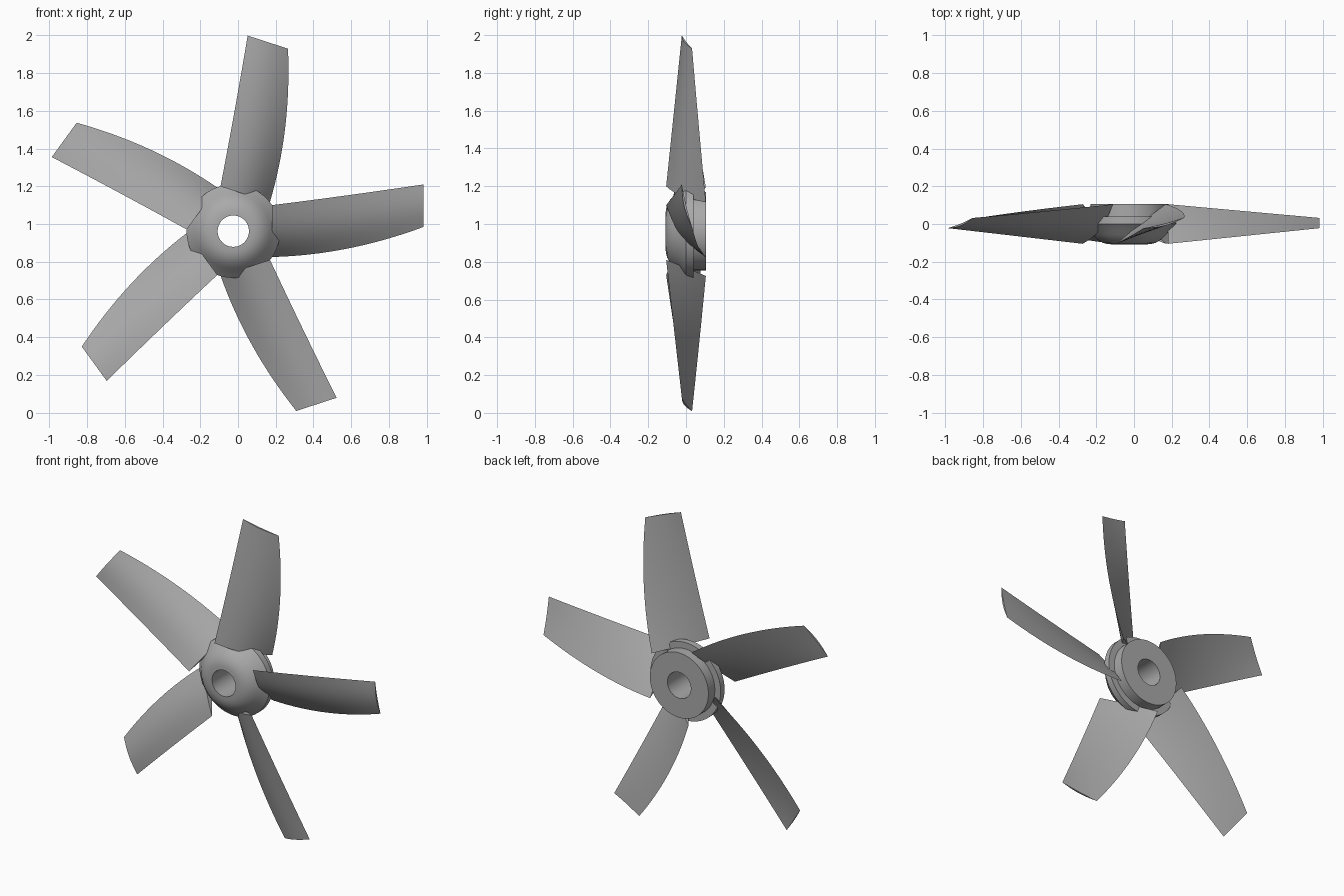
import bpy, bmesh, math
from mathutils import Vector

if "Cube" in bpy.data.objects:
    bpy.data.objects.remove(bpy.data.objects["Cube"])

CENTRE = Vector((-0.025, 0, 0.962))
BLADES = 5

metal = bpy.data.materials.new("grey metal")
metal.use_nodes = True
grey = (0.4, 0.4, 0.4, 1)
metal.diffuse_color = grey
metal.node_tree.nodes["Principled BSDF"].inputs["Base Color"].default_value = grey


def finish(name, bm, angle=30):
    bmesh.ops.recalc_face_normals(bm, faces=bm.faces)
    mesh = bpy.data.meshes.new(name)
    bm.to_mesh(mesh)
    bm.free()
    mesh.materials.append(metal)
    obj = bpy.data.objects.new(name, mesh)
    bpy.context.collection.objects.link(obj)
    obj.location = CENTRE
    bpy.ops.object.select_all(action="DESELECT")
    obj.select_set(True)
    bpy.context.view_layer.objects.active = obj
    bpy.ops.object.shade_smooth_by_angle(angle=math.radians(angle))
    return obj


def bridge(bm, a, b):
    for i in range(len(a)):
        j = (i + 1) % len(a)
        bm.faces.new((a[i], a[j], b[j], b[i]))


def make_hub():
    # (radius, y) outline: bore, domed nose, flared rim, stepped back
    outline = [(0.083, 0.105), (0.083, -0.108), (0.11, -0.107), (0.14, -0.1),
               (0.17, -0.082), (0.195, -0.058), (0.213, -0.035),
               (0.248, 0.0), (0.248, 0.04), (0.207, 0.04), (0.207, 0.105)]
    bm = bmesh.new()
    steps = 64
    rings = []
    for r, y in outline:
        rings.append([bm.verts.new((r * math.cos(math.tau * i / steps), y,
                                    r * math.sin(math.tau * i / steps)))
                      for i in range(steps)])
    for k, ring in enumerate(rings):
        bridge(bm, ring, rings[(k + 1) % len(rings)])
    return finish("hub", bm)


def blade_section(t, chord_steps=12):
    # closed aerofoil loop at fraction t of the span, t = 0 at the root
    x = 0.205 + 0.805 * t
    lead = Vector((x, -0.105 + 0.083 * t, 0.138 + 0.1 * t + 0.01 * t * t))
    trail = Vector((x, 0.105 - 0.073 * t, -0.137 + 0.02 * t + 0.14 * t * t))
    chord = trail - lead
    normal = Vector((0, chord.z, -chord.y)).normalized()
    front, back = 0.035 - 0.02 * t, 0.004 - 0.008 * t

    def side(s, bulge):
        return lead + chord * s + normal * bulge * math.sin(math.pi * s)

    loop = [side(i / chord_steps, front) for i in range(chord_steps + 1)]
    loop += [side(i / chord_steps, -back) for i in range(chord_steps - 1, 0, -1)]
    return loop


def make_blade(index):
    bm = bmesh.new()
    span = 16
    loops = [[bm.verts.new(p) for p in blade_section(k / span)]
             for k in range(span + 1)]
    for a, b in zip(loops, loops[1:]):
        bridge(bm, a, b)
    # root and tip caps
    bm.faces.new(loops[0])
    bm.faces.new(loops[-1])
    blade = finish(f"blade_{index + 1}", bm)
    blade.rotation_euler.y = math.tau * index / BLADES
    return blade


make_hub()
for n in range(BLADES):
    make_blade(n)
